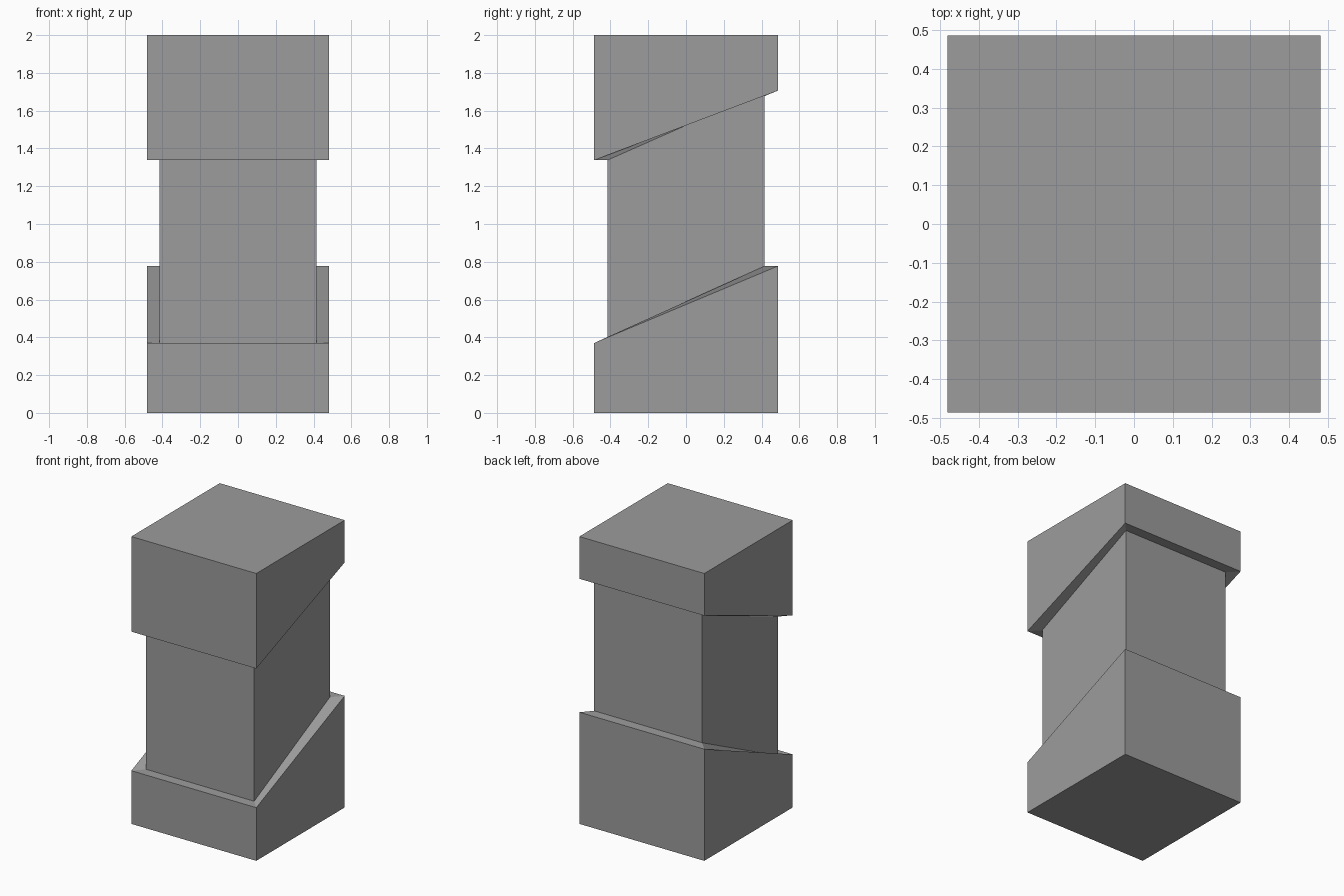
import bpy
import bmesh

if "Cube" in bpy.data.objects:
    bpy.data.objects.remove(bpy.data.objects["Cube"])

OUTER = (0.481, 0.486)  # half sizes of base and cap blocks
INNER = (0.416, 0.416)  # half sizes of the recessed shaft

# Rings from the ground up: half sizes, front height, back height
RINGS = [
    (OUTER, 0.0, 0.0),
    (OUTER, 0.37, 0.777),
    (INNER, 0.3705, 0.7775),
    (INNER, 1.338, 1.706),
    (OUTER, 1.338, 1.706),
    (OUTER, 2.0, 2.0),
]


def add_ring(bm, half, front, back):
    x, y = half
    return [bm.verts.new(p) for p in
            ((-x, -y, front), (x, -y, front), (x, y, back), (-x, y, back))]


bm = bmesh.new()
rings = [add_ring(bm, *r) for r in RINGS]

# Walls and ledges between neighbouring rings
for (low_half, *_), low, (high_half, *_), high in zip(RINGS, rings, RINGS[1:], rings[1:]):
    for i in range(4):
        j = (i + 1) % 4
        quad = [low[i], low[j], high[j], high[i]]
        if high_half[0] > low_half[0]:
            # Upper ledge: start at the outer corner so the twist folds like the lower one
            quad = quad[-1:] + quad[:-1]
        bm.faces.new(quad)

# Underside and flat top
bm.faces.new(rings[0][::-1])
bm.faces.new(rings[-1])

mesh = bpy.data.meshes.new("pillar_block")
bm.to_mesh(mesh)
bm.free()

# Dark grey stone
stone = bpy.data.materials.new("dark_grey")
stone.diffuse_color = (0.333, 0.333, 0.333, 1.0)
stone.use_nodes = True
stone.node_tree.nodes["Principled BSDF"].inputs["Base Color"].default_value = stone.diffuse_color
mesh.materials.append(stone)

bpy.context.collection.objects.link(bpy.data.objects.new("pillar_block", mesh))
